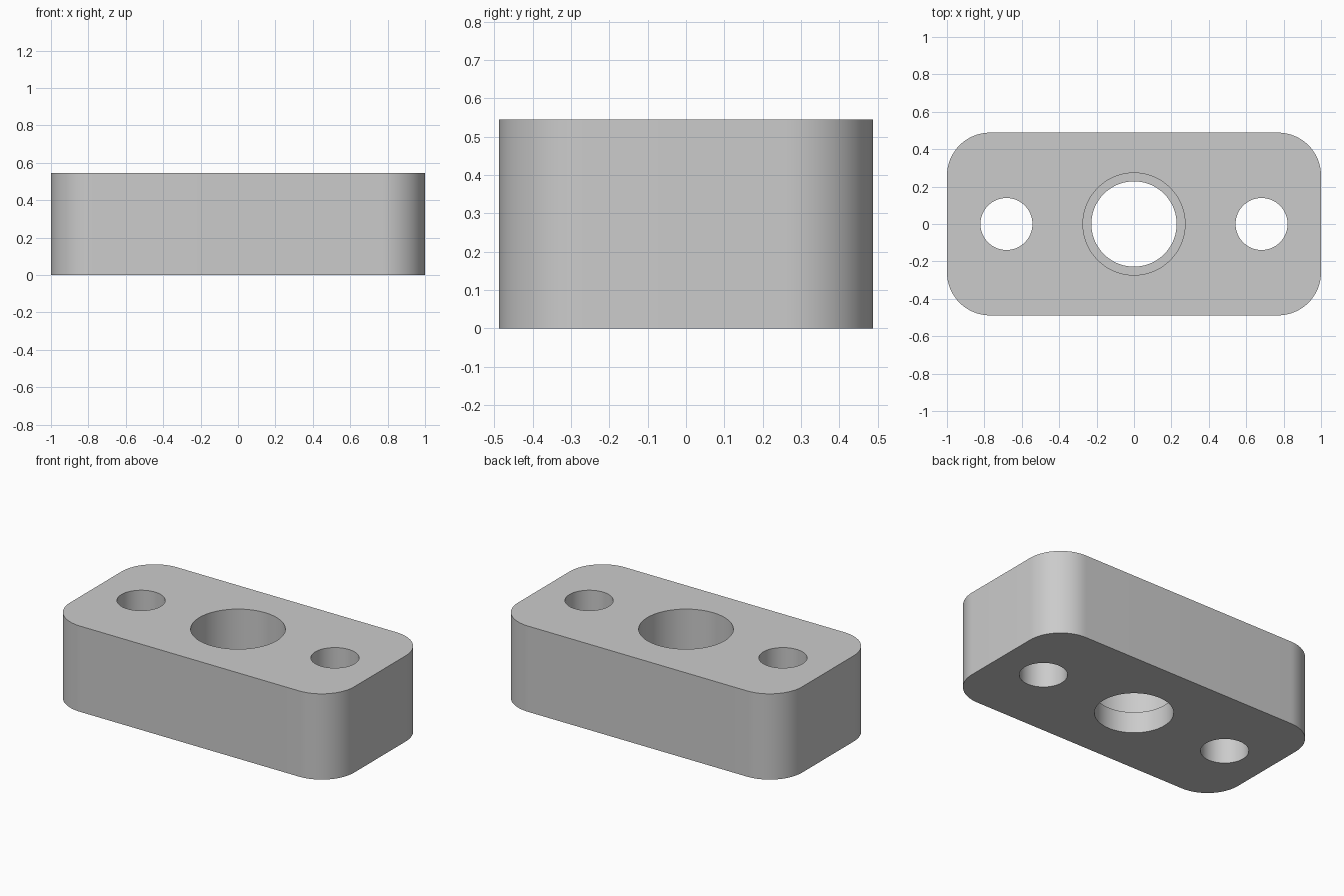
import bpy, bmesh, math

if "Cube" in bpy.data.objects:
    bpy.data.objects.remove(bpy.data.objects["Cube"], do_unlink=True)

HEIGHT = 12 / 22
DEPTH = 0.977
CORNER = 0.23

grey = bpy.data.materials.new("light grey")
grey.use_nodes = True
grey.diffuse_color = (0.6, 0.6, 0.6, 1)
grey.node_tree.nodes["Principled BSDF"].inputs["Base Color"].default_value = (0.6, 0.6, 0.6, 1)


def drill(target, name, radius, x, bottom, top):
    """Cut a round vertical hole through the target."""
    bpy.ops.mesh.primitive_cylinder_add(vertices=96, radius=radius, depth=top - bottom,
                                        location=(x, 0, (bottom + top) / 2))
    cutter = bpy.context.object
    cutter.name = name
    cutter.hide_render = True
    cutter.data.materials.append(grey)
    bpy.context.view_layer.objects.active = target
    mod = target.modifiers.new(name, 'BOOLEAN')
    mod.operation = 'DIFFERENCE'
    mod.solver = 'EXACT'
    mod.object = cutter
    bpy.ops.object.modifier_apply(modifier=name)
    bpy.data.objects.remove(cutter, do_unlink=True)


# Block with rounded vertical corners
bpy.ops.mesh.primitive_cube_add(size=1, location=(0, 0, HEIGHT / 2))
block = bpy.context.object
block.name = "mounting_block"
block.scale = (2, DEPTH, HEIGHT)
bpy.ops.object.transform_apply(location=True, scale=True)
block.data.materials.append(grey)
bm = bmesh.new()
bm.from_mesh(block.data)
uprights = [e for e in bm.edges if abs(e.verts[0].co.z - e.verts[1].co.z) > HEIGHT / 2]
bmesh.ops.bevel(bm, geom=uprights, offset=CORNER, segments=20, profile=0.5, affect='EDGES')
bm.to_mesh(block.data)
bm.free()

# Screw holes on both sides
for side, x in (("left", 0.682), ("right", -0.682)):
    drill(block, side + "_screw_hole", 0.139, x, -0.2, HEIGHT + 0.2)

# Stepped central bore, wider above the ledge
drill(block, "centre_bore", 0.228, 0, -0.2, HEIGHT + 0.2)
drill(block, "counterbore", 0.273, 0, 0.136, HEIGHT + 0.2)

# Smooth curved walls, crisp rims
bpy.ops.object.select_all(action='DESELECT')
block.select_set(True)
bpy.context.view_layer.objects.active = block
bpy.ops.object.shade_smooth_by_angle(angle=math.radians(30))
